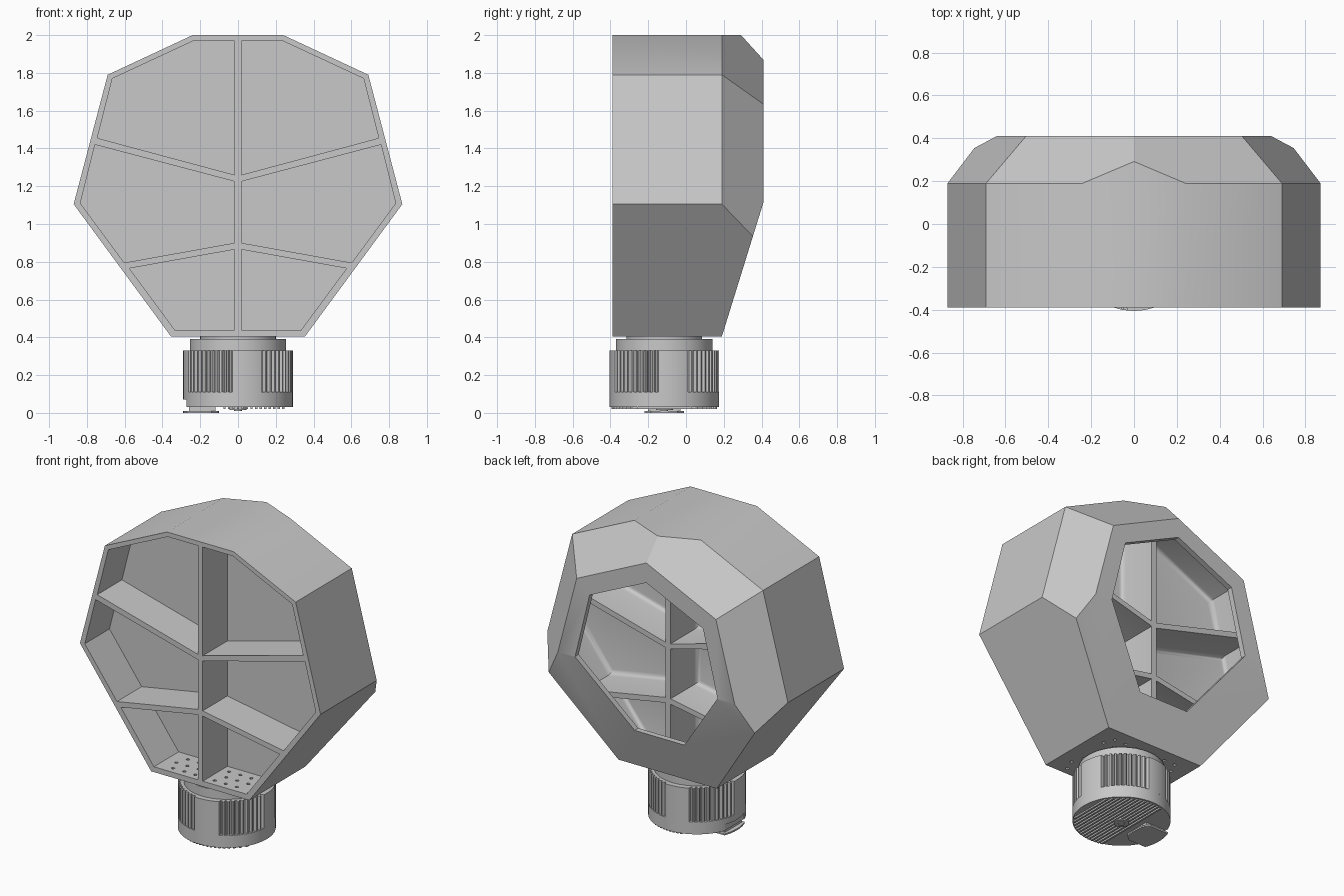
import bpy, bmesh
from itertools import combinations
from math import sin, cos, pi, radians, sqrt
from mathutils import Vector, Matrix

if "Cube" in bpy.data.objects:
    bpy.data.objects.remove(bpy.data.objects["Cube"])

grey = bpy.data.materials.new("plain grey")
grey.use_nodes = True
grey.diffuse_color = (0.58, 0.58, 0.58, 1)
grey.node_tree.nodes["Principled BSDF"].inputs["Base Color"].default_value = (0.58, 0.58, 0.58, 1)

FRONT, SHOULDER, BACK = -0.39, 0.19, 0.41
BASE_Y = -0.115


def finish(name, bm):
    bmesh.ops.recalc_face_normals(bm, faces=bm.faces[:])
    mesh = bpy.data.meshes.new(name)
    bm.to_mesh(mesh)
    bm.free()
    mesh.materials.append(grey)
    ob = bpy.data.objects.new(name, mesh)
    bpy.context.collection.objects.link(ob)
    return ob


def smooth(ob):
    bpy.ops.object.select_all(action='DESELECT')
    ob.select_set(True)
    bpy.context.view_layer.objects.active = ob
    bpy.ops.object.shade_smooth_by_angle(angle=radians(30))


def prism(bm, pts, lo, hi, upright=False, fillet=0):
    """Extrude an outline along y, or along z when upright."""
    def ring(h):
        return [bm.verts.new((u, v, h) if upright else (u, h, v)) for u, v in pts]
    a, b = ring(lo), ring(hi)
    cap = bm.faces.new(a)
    bm.faces.new(b[::-1])
    n = len(pts)
    for i in range(n):
        j = (i + 1) % n
        bm.faces.new((a[i], b[i], b[j], a[j]))
    if fillet:
        bmesh.ops.bevel(bm, geom=list(cap.edges), offset=fillet, segments=4,
                        profile=0.5, affect='EDGES')


def circle(r, n, cx=0, cy=0):
    return [(cx + r * cos(2 * pi * i / n), cy + r * sin(2 * pi * i / n)) for i in range(n)]


def box(x0, x1, y0, y1):
    return [(x0, y0), (x1, y0), (x1, y1), (x0, y1)]


def cut(ob, cutters):
    for c in cutters:
        m = ob.modifiers.new("cut", 'BOOLEAN')
        m.operation, m.solver, m.object = 'DIFFERENCE', 'EXACT', c
    bpy.context.view_layer.update()
    deps = bpy.context.evaluated_depsgraph_get()
    mesh = bpy.data.meshes.new_from_object(ob.evaluated_get(deps))
    ob.modifiers.clear()
    ob.data = mesh
    for c in cutters:
        bpy.data.objects.remove(c)


# Faceted solid bounded by planes, shrunk by inset
OUTLINE = [(0.24, 2.0), (0.69, 1.79), (0.87, 1.105), (0.355, 0.405)]


def faceted(name, inset, front):
    planes = []

    def plane(normal, point):
        n = Vector(normal).normalized()
        planes.append((n, n.dot(Vector(point)) - inset))

    plane((0, 0, 1), (0, 0, 2.0))
    plane((0, 0, -1), (0, 0, 0.405))
    plane((0, 1, 0), (0, BACK, 0))
    plane((0, 0.7, -0.217), (0, SHOULDER, 0.405))
    planes.append((Vector((0, -1, 0)), -front))
    for k, (p, q) in enumerate(zip(OUTLINE, OUTLINE[1:])):
        n = Vector((p[1] - q[1], 0, q[0] - p[0])).normalized()
        for s in (1, -1):
            at = (s * p[0], SHOULDER, p[1])
            plane((s * n.x, 0, n.z), at)
            if k < 2:  # back chamfers
                plane((s * n.x, 1, n.z), at)
    corners = []
    for trio in combinations(planes, 3):
        m = Matrix([t[0] for t in trio])
        if abs(m.determinant()) < 0.01:
            continue
        p = m.inverted() @ Vector([t[1] for t in trio])
        if all(n.dot(p) < d + 0.002 for n, d in planes):
            if all((p - c).length > 0.006 for c in corners):
                corners.append(p)
    bm = bmesh.new()
    for p in corners:
        bm.verts.new(p)
    bmesh.ops.convex_hull(bm, input=bm.verts[:])
    bmesh.ops.dissolve_limit(bm, angle_limit=radians(3), verts=bm.verts[:], edges=bm.edges[:])
    return finish(name, bm)


shell = faceted("shelf_shell", 0, FRONT)
cavity = faceted("cavity_cutter", 0.036, 0.185)

# Compartments on both sides of the middle panel
CELLS = [
    [(0.018, 1.97), (0.235, 1.97), (0.665, 1.77), (0.745, 1.455), (0.018, 1.26)],
    [(0.018, 1.225), (0.757, 1.42), (0.835, 1.11), (0.602, 0.795), (0.018, 0.90)],
    [(0.018, 0.865), (0.575, 0.765), (0.335, 0.44), (0.018, 0.44)],
]
front_cells, back_cells = bmesh.new(), bmesh.new()
for cell in CELLS:
    for s in (1, -1):
        pts = [(s * x, z) for x, z in cell]
        prism(front_cells, pts, FRONT - 0.1, -0.135)
        prism(back_cells, pts, -0.085, 0.19, fillet=0.03)

# Window in the back
half = [(0.41, 1.55), (0.515, 1.12), (0.18, 0.675)]
window = bmesh.new()
prism(window, [(0, 1.74)] + half + [(-x, z) for x, z in half[::-1]], 0.2, 0.5)

# Drain holes in the bottom wall
drains = bmesh.new()
for s in (1, -1):
    for row, y in enumerate((-0.34, -0.265, -0.19, 0.03, 0.1)):
        for x in (0.07, 0.15, 0.23):
            prism(drains, circle(0.011, 8, s * (x + 0.03 * (row % 2)), y), 0.38, 0.47, True)

cut(shell, [finish("front_cutter", front_cells), finish("back_cutter", back_cells),
            cavity, finish("window_cutter", window), finish("drain_cutter", drains)])
smooth(shell)

# Round base: plain skirt with a notch, ribbed wall, collar and neck
bm = bmesh.new()
prism(bm, circle(0.29, 120, 0, BASE_Y), 0.03, 0.11, True)
skirt = finish("base_skirt", bm)
bm = bmesh.new()
prism(bm, box(-0.35, -0.27, BASE_Y - 0.1, BASE_Y + 0.1), 0, 0.07, True)
cut(skirt, [finish("notch_cutter", bm)])
smooth(skirt)

ribbed = []
STEPS = 240
for i in range(STEPS):
    a = 360 * i / STEPS
    plain = (a - 9 + 16) % 90 < 32
    r = 0.29 if plain or i % 4 < 2 else 0.272
    ribbed.append((r * sin(radians(a)), BASE_Y - r * cos(radians(a))))
bm = bmesh.new()
prism(bm, ribbed, 0.108, 0.33, True)
smooth(finish("base_ribbed_wall", bm))

for name, r, lo, hi in (("base_collar", 0.255, 0.32, 0.39), ("base_neck", 0.2, 0.38, 0.41),
                        ("base_bottom_ring", 0.045, 0.015, 0.04),
                        ("base_bottom_plug", 0.02, 0.01, 0.04)):
    bm = bmesh.new()
    prism(bm, circle(r, 64, 0, BASE_Y), lo, hi, True)
    smooth(finish(name, bm))

# Grille bars under the base
bm = bmesh.new()
for i in range(-3, 11):
    x = 0.024 * i
    w = sqrt(0.28 ** 2 - x ** 2)
    prism(bm, box(x - 0.006, x + 0.006, BASE_Y - w, BASE_Y + w), 0.02, 0.035, True)
finish("base_grille", bm)

# Pull tab on the underside
rim = [radians(159 + 3 * i) for i in range(15)]
tab = [(0.29 * cos(a), BASE_Y + 0.29 * sin(a)) for a in rim]
tab += [(-0.14, BASE_Y - 0.104), (-0.105, BASE_Y - 0.07), (-0.1, BASE_Y),
        (-0.105, BASE_Y + 0.07), (-0.14, BASE_Y + 0.104)]
bm = bmesh.new()
prism(bm, tab, 0, 0.01, True)
prism(bm, box(-0.26, -0.12, BASE_Y - 0.085, BASE_Y + 0.085), 0.008, 0.04, True)
finish("base_tab", bm)
